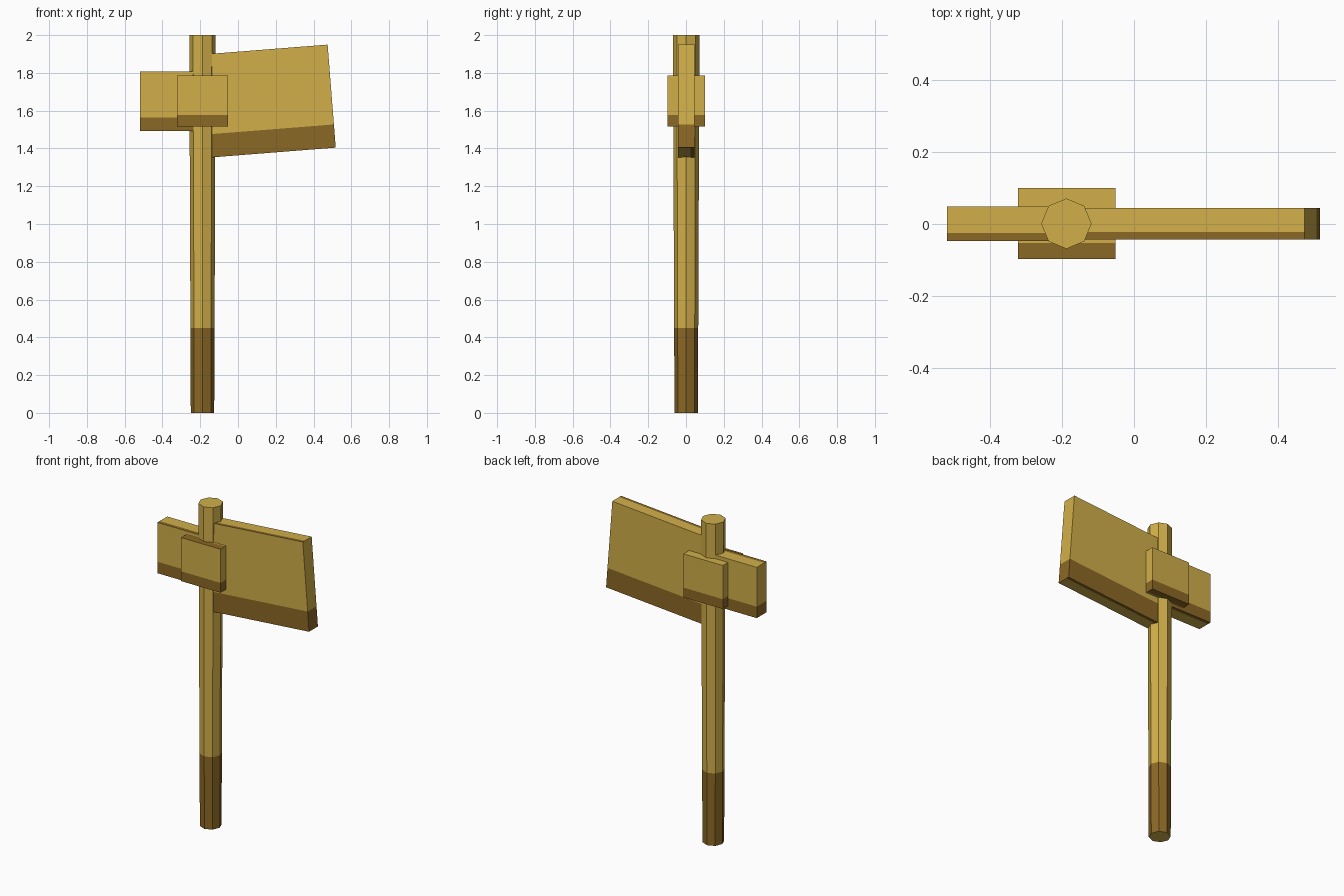
import bpy, bmesh, math
from mathutils import Vector, Matrix

if "Cube" in bpy.data.objects:
    bpy.data.objects.remove(bpy.data.objects["Cube"], do_unlink=True)

BAND = 0.225  # share of each part painted dark


def material(name, rgb):
    mat = bpy.data.materials.new(name)
    mat.use_nodes = True
    mat.diffuse_color = (*rgb, 1)
    mat.node_tree.nodes["Principled BSDF"].inputs["Base Color"].default_value = (*rgb, 1)
    return mat


GOLD = material("golden wood", (0.64, 0.43, 0.068))
BROWN = material("dark brown wood", (0.26, 0.138, 0.018))


def split(bm, faces, co, axis):
    edges = {e for f in faces for e in f.edges}
    verts = {v for f in faces for v in f.verts}
    bmesh.ops.bisect_plane(bm, geom=[*faces, *edges, *verts], plane_co=co, plane_no=axis)


def finish(bm, name, location, tilt=0):
    mesh = bpy.data.meshes.new(name)
    bmesh.ops.recalc_face_normals(bm, faces=bm.faces)
    bm.to_mesh(mesh)
    bm.free()
    mesh.materials.append(GOLD)
    mesh.materials.append(BROWN)
    obj = bpy.data.objects.new(name, mesh)
    obj.location = location
    obj.rotation_euler.y = -tilt
    bpy.context.collection.objects.link(obj)
    return obj


def board(name, size, location, tilt=0):
    """Box with a dark band along the lower part of every face."""
    bm = bmesh.new()
    bmesh.ops.create_cube(bm, size=1, matrix=Matrix.Diagonal((*size, 1)))
    cut_y, cut_z = (s * (BAND - 0.5) for s in size[1:])
    bm.normal_update()
    top = [f for f in bm.faces if f.normal.z > 0.9]
    split(bm, top, (0, cut_y, 0), (0, 1, 0))
    bottom = [f for f in bm.faces if f.normal.z < -0.9]
    split(bm, bottom, (0, -cut_y, 0), (0, 1, 0))
    sides = [f for f in bm.faces if abs(f.normal.z) < 0.1]
    split(bm, sides, (0, 0, cut_z), (0, 0, 1))
    bm.normal_update()
    # Band sits at the front on top, at the back underneath, and low on the sides
    for f in bm.faces:
        c = f.calc_center_median()
        if f.normal.z > 0.9:
            dark = c.y < cut_y
        elif f.normal.z < -0.9:
            dark = c.y > -cut_y
        else:
            dark = max(v.co.z for v in f.verts) < cut_z + 0.001
        f.material_index = int(dark)
    return finish(bm, name, location, tilt)


# Eight-sided pole, slightly wider at the top, with a dark foot
height = 2
bm = bmesh.new()
bmesh.ops.create_cone(bm, cap_ends=True, segments=8, radius1=0.062, radius2=0.07,
                      depth=height, matrix=Matrix.Translation((0, 0, height / 2)))
split(bm, list(bm.faces), (0, 0, height * BAND), (0, 0, 1))
bm.normal_update()
for f in bm.faces:
    is_side = abs(f.normal.z) < 0.5
    f.material_index = int(is_side and f.calc_center_median().z < height * BAND)
finish(bm, "pole", (-0.188, 0.001, 0))

# Block wrapped around the pole
board("center_block", (0.27, 0.197, 0.27), (-0.187, 0.001, 1.65))

# Short board on the right side
board("short_board", (0.33, 0.096, 0.315), (-0.355, 0.001, 1.6495))

# Large tilted board on the left side
tilt = math.radians(4.5)
length = 0.68
end = Vector((0.496, 0.001, 1.677))
center = end - Vector((math.cos(tilt), 0, math.sin(tilt))) * length / 2
board("large_board", (length, 0.087, 0.547), center, tilt)
